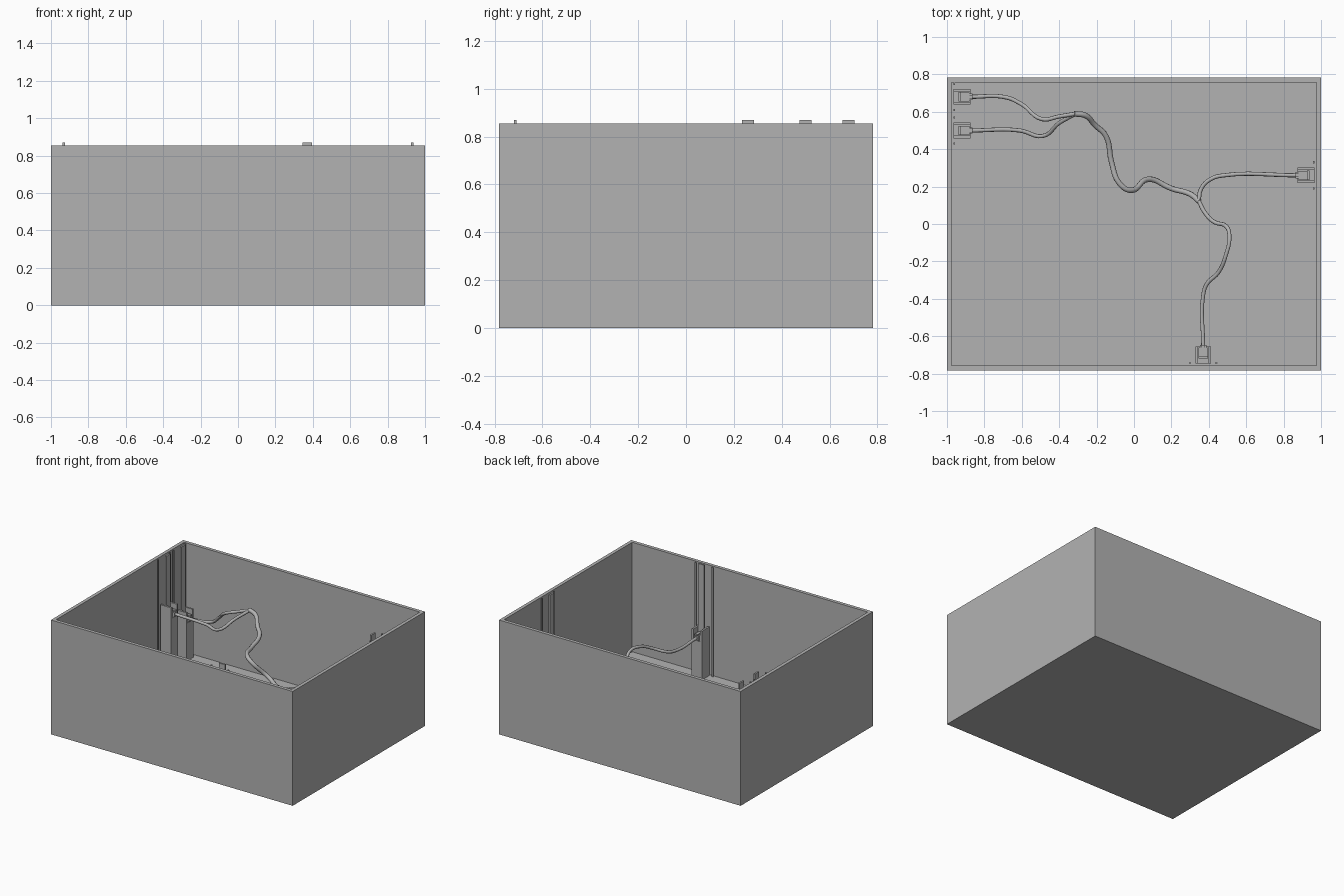
import bpy
import bmesh
from math import pi
from mathutils import Matrix, Vector

cube = bpy.data.objects.get("Cube")
if cube:
    bpy.data.objects.remove(cube, do_unlink=True)

grey = bpy.data.materials.new("plain grey")
grey.use_nodes = True
tone = (0.45, 0.45, 0.45, 1)
grey.diffuse_color = tone
grey.node_tree.nodes["Principled BSDF"].inputs["Base Color"].default_value = tone


def add_object(name, bm, matrix=Matrix()):
    mesh = bpy.data.meshes.new(name)
    bm.to_mesh(mesh)
    bm.free()
    mesh.materials.append(grey)
    obj = bpy.data.objects.new(name, mesh)
    obj.matrix_world = matrix
    bpy.context.collection.objects.link(obj)
    return obj


def add_box(bm, low, high):
    low, high = Vector(low), Vector(high)
    place = Matrix.Translation((low + high) / 2) @ Matrix.Diagonal((*(high - low), 1))
    bmesh.ops.create_cube(bm, size=1, matrix=place)


# Open box: the top face is inset for the rim, then pushed down to the floor
WALL, FLOOR, RIM = 0.036, 0.036, 0.855
HX, HY = 1.0, 0.782
bm = bmesh.new()
add_box(bm, (-HX, -HY, 0), (HX, HY, RIM))
top = [f for f in bm.faces if f.normal.z > 0.9]
bmesh.ops.inset_region(bm, faces=top, thickness=WALL)
well = bmesh.ops.extrude_face_region(bm, geom=top)
bmesh.ops.delete(bm, geom=top, context="FACES")
floor = [v for v in well["geom"] if isinstance(v, bmesh.types.BMVert)]
bmesh.ops.translate(bm, verts=floor, vec=(0, 0, FLOOR - RIM))
bmesh.ops.recalc_face_normals(bm, faces=bm.faces)
add_object("open_box", bm)


# Wall station: local x points away from the wall, z is the cable height
def wall_station(name, x, y, angle, z):
    place = Matrix.Translation((x, y, 0)) @ Matrix.Rotation(angle, 4, "Z")

    # Post with a forked head that holds the plug
    bm = bmesh.new()
    add_box(bm, (0, -0.042, FLOOR), (0.09, 0.042, z - 0.022))
    for side in (-1, 1):
        inner, outer = sorted((side * 0.028, side * 0.042))
        add_box(bm, (0, inner, z - 0.022), (0.09, outer, z + 0.06))
    add_object(name + "_post", bm, place)

    # Slide strip standing up past the rim, between two slim wall ribs
    bm = bmesh.new()
    add_box(bm, (0.026, -0.025, z - 0.022), (0.038, 0.025, 0.87))
    for side in (-1, 1):
        add_box(bm, (0, side * 0.07 - 0.006, FLOOR), (0.006, side * 0.07 + 0.006, RIM - 0.002))
    add_object(name + "_slide_strip", bm, place)

    # Plug with a raised latch and a stepped cable boot
    bm = bmesh.new()
    add_box(bm, (0.038, -0.024, z - 0.02), (0.085, 0.024, z + 0.022))
    add_box(bm, (0.045, -0.01, z + 0.022), (0.1, 0.01, z + 0.03))
    add_box(bm, (0.085, -0.017, z - 0.016), (0.1, 0.017, z + 0.016))
    add_object(name + "_plug", bm, place)


IX, IY = HX - WALL, HY - WALL
wall_station("upper_right_wall", -IX, 0.68, 0, 0.34)
wall_station("lower_right_wall", -IX, 0.5, 0, 0.445)
wall_station("left_wall", IX, 0.26, pi, 0.35)
wall_station("front_wall", 0.37, -IY, pi / 2, 0.34)


# Cables follow smooth curves with a round bevel
def cable(name, radius, points):
    data = bpy.data.curves.new(name, "CURVE")
    data.dimensions = "3D"
    data.bevel_depth = radius
    data.bevel_resolution = 2
    data.resolution_u = 6
    data.use_fill_caps = True
    spline = data.splines.new("BEZIER")
    spline.bezier_points.add(len(points) - 1)
    for knot, co in zip(spline.bezier_points, points):
        knot.co = co
        knot.handle_left_type = knot.handle_right_type = "AUTO"
    data.materials.append(grey)
    obj = bpy.data.objects.new(name, data)
    bpy.context.collection.objects.link(obj)


cable("trunk_cable", 0.015, [
    (-0.32, 0.59, 0.59), (-0.26, 0.58, 0.57), (-0.21, 0.53, 0.52), (-0.15, 0.47, 0.49),
    (-0.12, 0.33, 0.46), (-0.08, 0.22, 0.46), (-0.02, 0.18, 0.44), (0.08, 0.24, 0.33),
    (0.2, 0.19, 0.3), (0.3, 0.16, 0.32), (0.35, 0.12, 0.35)])
cable("upper_right_cable", 0.011, [
    (-0.87, 0.68, 0.34), (-0.7, 0.68, 0.36), (-0.6, 0.64, 0.44), (-0.49, 0.56, 0.53),
    (-0.4, 0.575, 0.56), (-0.31, 0.59, 0.59)])
cable("lower_right_cable", 0.011, [
    (-0.87, 0.5, 0.445), (-0.61, 0.5, 0.435), (-0.49, 0.47, 0.44), (-0.4, 0.54, 0.52),
    (-0.31, 0.59, 0.59)])
cable("left_cable", 0.011, [
    (0.87, 0.26, 0.35), (0.48, 0.26, 0.35), (0.41, 0.24, 0.35), (0.36, 0.19, 0.34),
    (0.345, 0.12, 0.35)])
cable("front_cable", 0.011, [
    (0.345, 0.125, 0.35), (0.38, 0.06, 0.37), (0.43, 0.01, 0.39), (0.49, -0.01, 0.4),
    (0.51, -0.06, 0.43), (0.49, -0.17, 0.43), (0.45, -0.26, 0.39), (0.39, -0.32, 0.36),
    (0.37, -0.38, 0.345), (0.37, -0.65, 0.34)])
